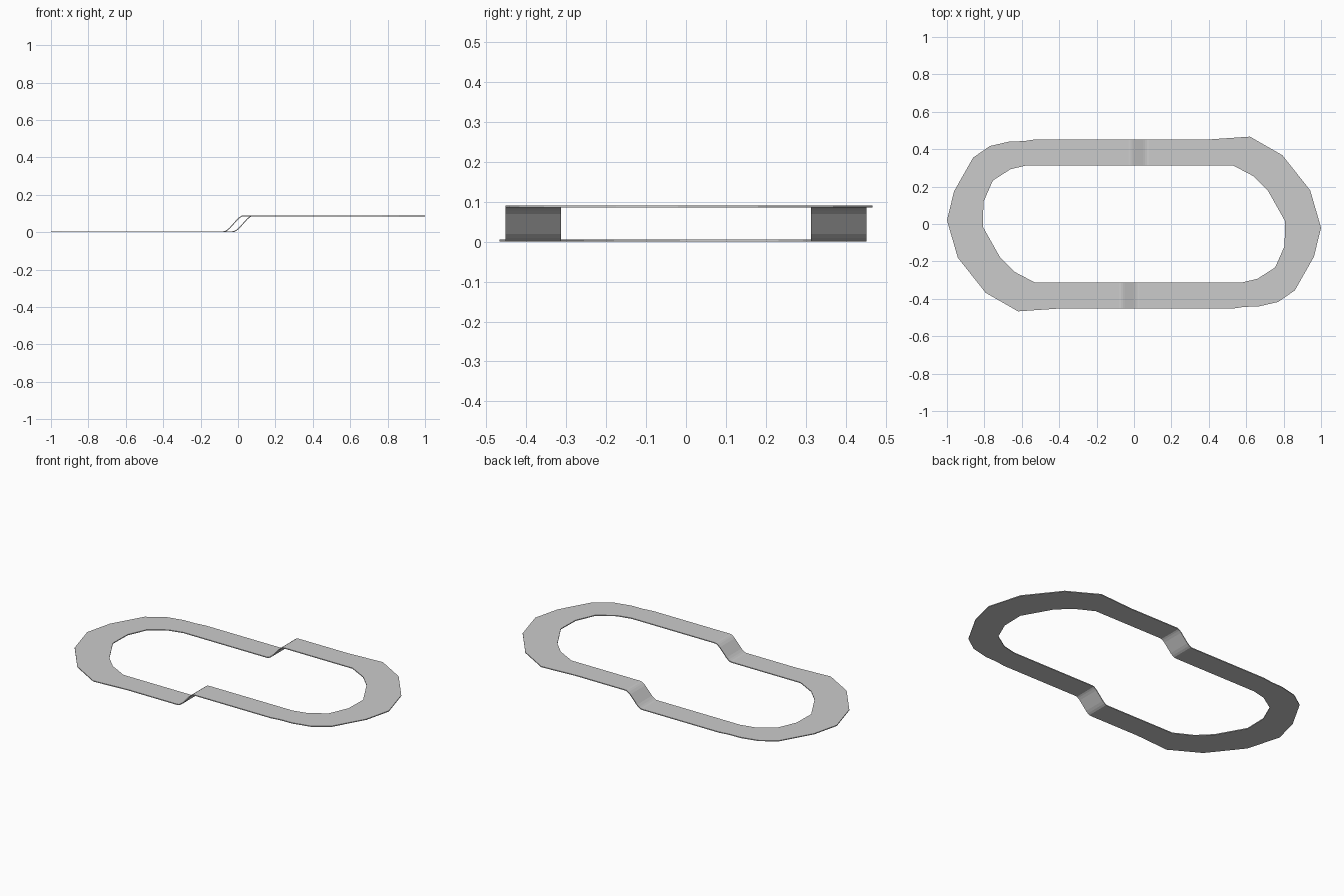
import bpy, bmesh

if "Cube" in bpy.data.objects:
    bpy.data.objects.remove(bpy.data.objects["Cube"])

THICK, LOW, HIGH = 0.005, 0.005, 0.09
Y_OUT, Y_IN = 0.452, 0.313

# Outline of the raised half; the low half is the same shape turned 180 degrees
outer = [(0.03, -Y_OUT), (0.53, -Y_OUT), (0.59, -0.443), (0.665, -0.441),
         (0.77, -0.417), (0.86, -0.355), (0.962, -0.175), (1, -0.02),
         (0.942, 0.18), (0.793, 0.368), (0.62, 0.467), (0.40, Y_OUT), (0.08, Y_OUT)]
inner = [(0.08, Y_IN), (0.53, Y_IN), (0.64, 0.255), (0.715, 0.18),
         (0.808, 0.015), (0.805, -0.118), (0.755, -0.232), (0.66, -0.293),
         (0.575, -Y_IN), (0.03, -Y_IN)]

# Lower half of the S-shaped ramp profile (x offset, rise); mirrored for the top
rise = HIGH - LOW
half = [(-0.055, 0), (-0.044, 0.002), (-0.034, 0.008), (-0.022, 0.018)]
ramp = half + [(-x, rise - z) for x, z in reversed(half)]

bm = bmesh.new()

# Flat end loops
for s, z in ((1, HIGH), (-1, LOW)):
    bm.faces.new([bm.verts.new((s * x, s * y, z)) for x, y in outer + inner])

# Ramps joining the two levels, staggered front to back
for cx, y0, y1 in ((-0.025, -Y_OUT, -Y_IN), (0.025, Y_IN, Y_OUT)):
    rows = [[bm.verts.new((cx + x, y, LOW + z)) for y in (y0, y1)] for x, z in ramp]
    for a, b in zip(rows, rows[1:]):
        bm.faces.new((a[0], b[0], b[1], a[1]))

bmesh.ops.remove_doubles(bm, verts=bm.verts[:], dist=0.0005)
mesh = bpy.data.meshes.new("track_band")
bm.to_mesh(mesh)
bm.free()
band = bpy.data.objects.new("track_band", mesh)
bpy.context.collection.objects.link(band)

# Thin sheet thickness
mod = band.modifiers.new("thickness", 'SOLIDIFY')
mod.thickness = THICK
mod.offset = -1
